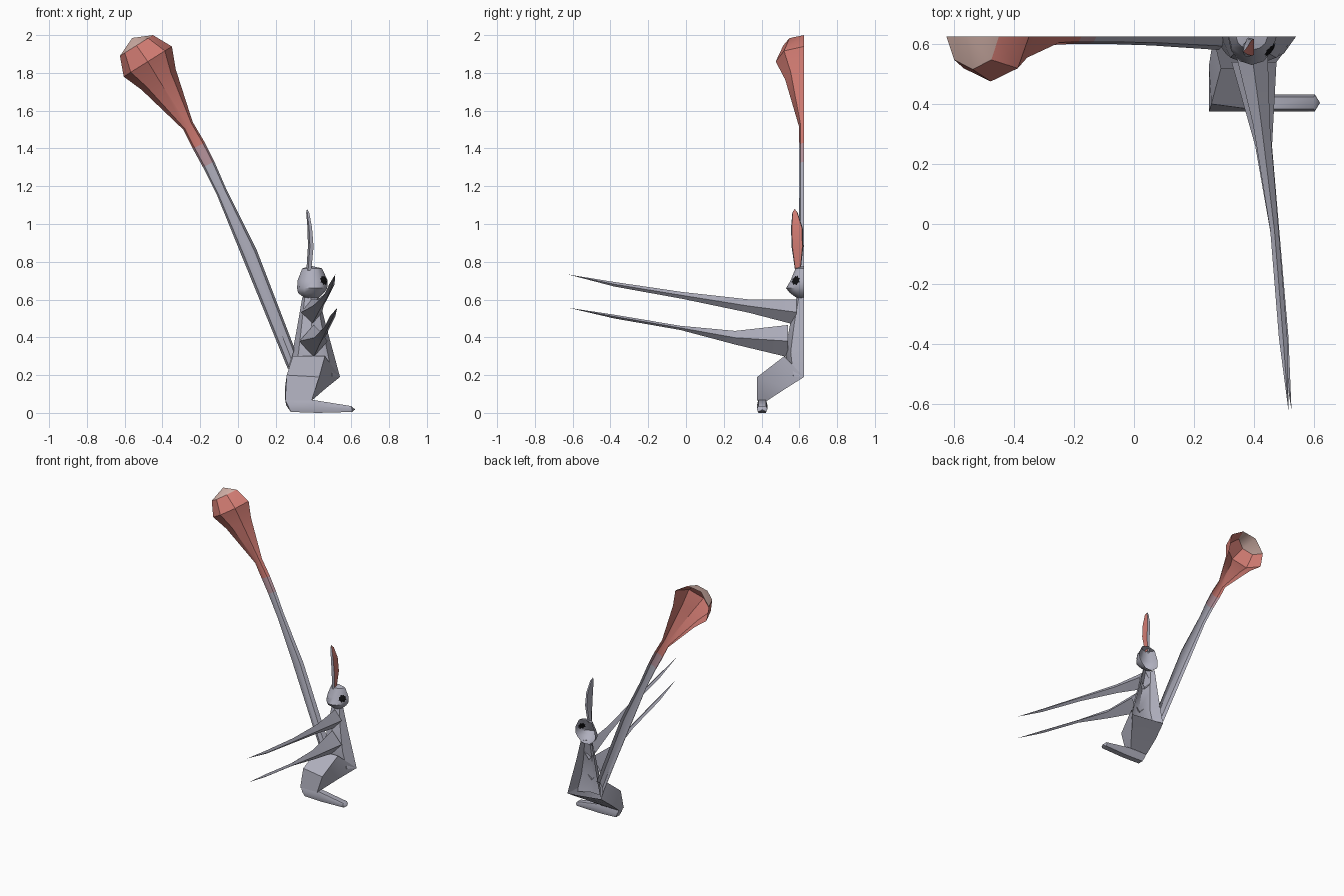
import bpy, bmesh, math
from mathutils import Vector
from mathutils.bvhtree import BVHTree

if "Cube" in bpy.data.objects:
    bpy.data.objects.remove(bpy.data.objects["Cube"])

CUT = 0.625  # plane where the half shell stays open


def material(name, rgb):
    m = bpy.data.materials.new(name)
    m.diffuse_color = (*rgb, 1)
    m.use_nodes = True
    m.node_tree.nodes["Principled BSDF"].inputs["Base Color"].default_value = m.diffuse_color
    return m


GREY = material("grey_fur", (0.43, 0.43, 0.51))
BLEND = material("dusty_pink", (0.48, 0.30, 0.34))
PINK = material("coral_pink", (0.64, 0.20, 0.17))
PALE = material("pale_tip", (0.66, 0.45, 0.40))
BLACK = material("eye_black", (0.005, 0.005, 0.006))


def finish(name, bm, mats, rule=None, orient=True):
    if orient:
        bmesh.ops.recalc_face_normals(bm, faces=bm.faces)
    bm.normal_update()
    if rule:
        for f in bm.faces:
            f.material_index = rule(f)
    me = bpy.data.meshes.new(name)
    bm.to_mesh(me)
    bm.free()
    for m in mats:
        me.materials.append(m)
    ob = bpy.data.objects.new(name, me)
    bpy.context.collection.objects.link(ob)
    bpy.context.view_layer.objects.active = ob
    ob.select_set(True)
    bpy.ops.object.shade_smooth_by_angle(angle=math.radians(40))
    ob.select_set(False)
    return ob


def loft(rings, closed, tip=None, start=None):
    """Skin a list of rings; optional points close the last and first ring."""
    bm = bmesh.new()
    rows = [[bm.verts.new(p) for p in r] for r in rings]
    n = len(rows[0])
    spans = range(n if closed else n - 1)
    for a, b in zip(rows, rows[1:]):
        for i in spans:
            j = (i + 1) % n
            bm.faces.new((a[i], a[j], b[j], b[i]))
    for point, row in ((tip, rows[-1]), (start, rows[0])):
        if point:
            v = bm.verts.new(point)
            for i in spans:
                bm.faces.new((row[i], row[(i + 1) % n], v))
    return bm


def half_ring(p, q, depth, n=4):
    """Half ellipse from p to q (x, z pairs on the cut plane) bulging to -y."""
    pts = []
    for i in range(n + 1):
        t = math.pi * i / n
        k = (1 - math.cos(t)) / 2
        pts.append((p[0] + (q[0] - p[0]) * k, CUT - depth * math.sin(t),
                    p[1] + (q[1] - p[1]) * k))
    return pts


# long tail with swollen end
tail = [half_ring(*r) for r in (
    ((0.265, 0.23), (0.30, 0.34), 0.045),
    ((0.02, 0.83), (0.10, 0.86), 0.03),
    ((-0.11, 1.15), (-0.06, 1.18), 0.025),
    ((-0.185, 1.30), (-0.125, 1.33), 0.025),
    ((-0.24, 1.40), (-0.175, 1.43), 0.025),
    ((-0.29, 1.50), (-0.24, 1.54), 0.028),
    ((-0.51, 1.71), (-0.33, 1.82), 0.10),
    ((-0.605, 1.78), (-0.35, 1.94), 0.15),
    ((-0.625, 1.89), (-0.45, 2.0), 0.11))]


def tail_colour(f):
    c = f.calc_center_median()
    if len(f.verts) == 3:
        return 3
    return 0 if c.z < 1.3 else 1 if c.z < 1.42 else 2


finish("tail", loft(tail, False, tip=(-0.56, CUT, 1.985)),
       [GREY, BLEND, PINK, PALE], tail_colour)

# torso, from neck down to belly
torso = [half_ring(*r) for r in (
    ((0.34, 0.61), (0.43, 0.61), 0.04),
    ((0.315, 0.465), (0.465, 0.465), 0.075),
    ((0.29, 0.33), (0.505, 0.32), 0.10),
    ((0.265, 0.22), (0.54, 0.19), 0.08))]
finish("torso", loft(torso, False), [GREY])

# bent leg, from hip to ankle
leg = [
    [(0.54, CUT, 0.19), (0.265, CUT, 0.22), (0.29, 0.52, 0.30), (0.46, 0.52, 0.30)],
    [(0.465, 0.53, 0.13), (0.25, 0.53, 0.145), (0.258, 0.40, 0.20), (0.43, 0.377, 0.19)],
    [(0.39, 0.43, 0.065), (0.25, 0.43, 0.065), (0.25, 0.375, 0.065), (0.39, 0.375, 0.065)]]
finish("leg", loft(leg, True), [GREY])

# flat foot
foot = []
for xb, zb, xt, zt in ((0.28, 0.005, 0.25, 0.07), (0.42, 0, 0.40, 0.068),
                       (0.605, 0.005, 0.60, 0.036)):
    zm, xm = (zb + zt) / 2, (xb + xt) / 2
    foot.append([(xb, 0.383, zb), (xm, 0.375, zm), (xt, 0.383, zt),
                 (xt, 0.424, zt), (xm, 0.432, zm), (xb, 0.424, zb)])
finish("foot", loft(foot, True, tip=(0.62, 0.404, 0.018), start=(0.255, 0.404, 0.04)), [GREY])


# two thin reaching arms
def arm(name, stations, tip):
    rings = [[(x + hx, y, z), (x, y, z + hz), (x - hx, y, z), (x, y, z - hz)]
             for x, y, z, hx, hz in stations]
    finish(name, loft(rings, True, tip=tip), [GREY])


arm("upper_arm", ((0.39, 0.585, 0.533, 0.055, 0.068), (0.425, 0.33, 0.566, 0.028, 0.035),
                  (0.468, -0.02, 0.622, 0.014, 0.018), (0.497, -0.38, 0.681, 0.014, 0.012)),
    (0.515, -0.625, 0.733))
arm("lower_arm", ((0.40, 0.54, 0.38, 0.075, 0.085), (0.432, 0.26, 0.398, 0.028, 0.036),
                  (0.470, -0.03, 0.45, 0.015, 0.011), (0.50, -0.38, 0.51, 0.015, 0.010)),
    (0.525, -0.62, 0.556))

# head
head = [half_ring((a, z), (b, z), d, 6) for z, a, b, d in (
    (0.602, 0.36, 0.42, 0.03), (0.635, 0.318, 0.455, 0.075), (0.66, 0.313, 0.472, 0.095),
    (0.70, 0.315, 0.475, 0.072), (0.765, 0.34, 0.445, 0.045))]
bm = loft(head, False, tip=(0.39, CUT, 0.778), start=(0.39, CUT, 0.60))
tree = BVHTree.FromBMesh(bm)
finish("head", bm, [GREY])

# jagged eye patch hugging the head, on both sides of the shell
out = Vector((0.8, -0.6, 0))
across = Vector((0.6, 0.8, 0))
for name, off in (("eye", 0.003), ("eye_inside", -0.003)):
    rings = []
    for s in (0.4, 1.0):
        ring = []
        for i in range(16):
            t = math.tau * i / 16
            r = s * (1 if i % 2 else 0.75)
            p = Vector((0.455, 0.58, 0.704)) + across * 0.031 * r * math.cos(t)
            p.z += 0.03 * r * math.sin(t)
            ring.append(tree.find_nearest(p)[0] + off * out)
        rings.append(ring)
    middle = sum(rings[0], Vector((0, 0, 0))) / 16
    finish(name, loft(rings, True, start=middle), [BLACK])

# upright ear with pink inner face
ear = [[(x + h, y + w * 0.85, z), (x + h, y - w * 0.85, z), (x - h * 0.3, y - w, z),
        (x - h, y, z), (x - h * 0.3, y + w, z)]
       for x, y, z, h, w in ((0.375, 0.592, 0.755, 0.013, 0.015), (0.385, 0.59, 0.88, 0.015, 0.031),
                             (0.38, 0.587, 0.98, 0.012, 0.031), (0.369, 0.577, 1.06, 0.008, 0.014))]
finish("ear", loft(ear, True, tip=(0.365, 0.575, 1.08)), [GREY, PINK],
       lambda f: int(f.normal.x > 0.7))
